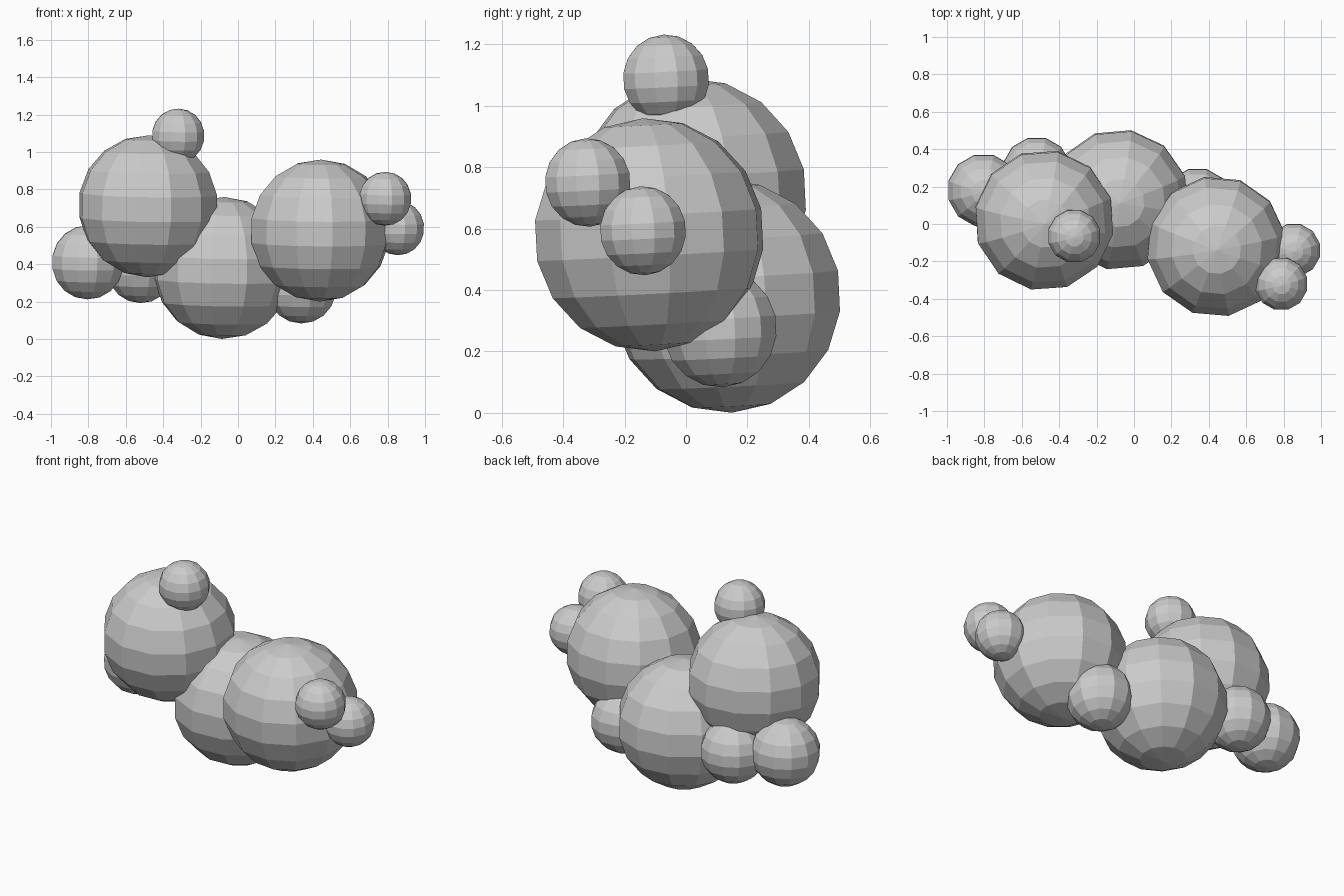
import bpy
from math import radians

if "Cube" in bpy.data.objects:
    bpy.data.objects.remove(bpy.data.objects["Cube"])


def ball(name, centre, radius, turn):
    # low-poly, flat-faced ball, tipped very slightly forward
    bpy.ops.mesh.primitive_uv_sphere_add(
        segments=12, ring_count=9, radius=radius, location=centre,
        rotation=(radians(3), 0, radians(turn)))
    bpy.context.object.name = name


# three big lobes of the cluster
ball("lobe_left", (-0.48, 0.02, 0.71), 0.38, 19)
ball("lobe_middle", (-0.08, 0.13, 0.38), 0.38, 20)
ball("lobe_right", (0.44, -0.12, 0.58), 0.38, 10)

# medium buds low on the cluster
ball("bud_far_left", (-0.803, 0.18, 0.41), 0.198, 15)
ball("bud_back_left", (-0.52, 0.28, 0.38), 0.188, 15)
ball("bud_under_right", (0.34, 0.11, 0.275), 0.192, 15)

# small buds on top and at the right end
ball("bud_top", (-0.32, -0.065, 1.087), 0.145, 15)
ball("bud_front_right", (0.787, -0.32, 0.75), 0.144, 15)
ball("bud_far_right", (0.855, -0.14, 0.593), 0.145, 15)
